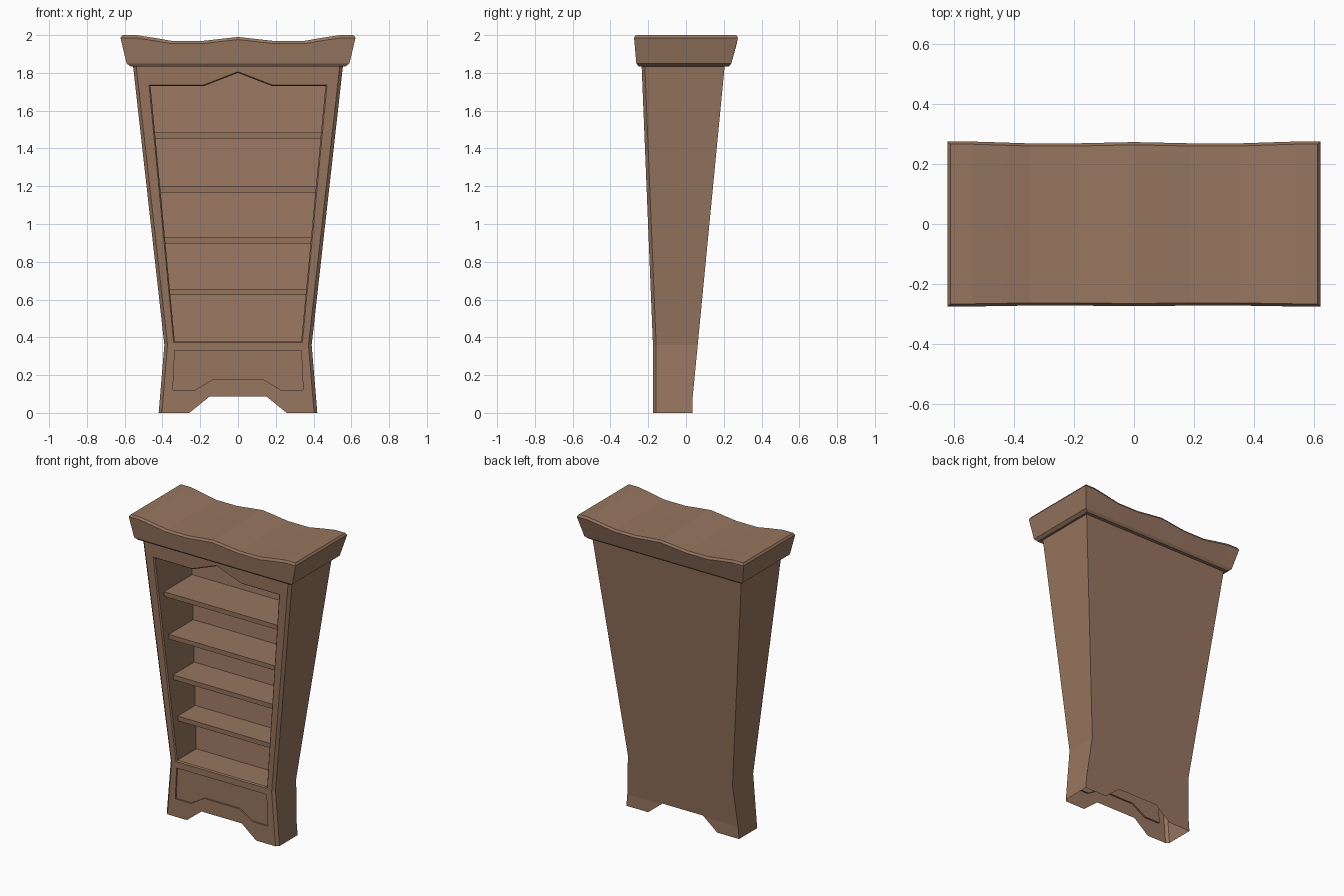
import bpy, bmesh

if "Cube" in bpy.data.objects:
    bpy.data.objects.remove(bpy.data.objects["Cube"])

wood = bpy.data.materials.new("wood")
wood.diffuse_color = (0.31, 0.18, 0.115, 1)
wood.use_nodes = True
wood.node_tree.nodes["Principled BSDF"].inputs["Base Color"].default_value = wood.diffuse_color


def finish(name, bm):
    bmesh.ops.recalc_face_normals(bm, faces=bm.faces)
    me = bpy.data.meshes.new(name)
    bm.to_mesh(me)
    bm.free()
    me.materials.append(wood)
    ob = bpy.data.objects.new(name, me)
    bpy.context.collection.objects.link(ob)
    return ob


def loft(name, rings, cap_top=True):
    """Closed skin through rings of equal point count."""
    bm = bmesh.new()
    vs = [[bm.verts.new(p) for p in r] for r in rings]
    n = len(rings[0])
    for a, b in zip(vs, vs[1:]):
        for i in range(n):
            j = (i + 1) % n
            bm.faces.new((a[i], a[j], b[j], b[i]))
    bm.faces.new(vs[0])
    if cap_top:
        bm.faces.new(vs[-1])
    else:  # wavy top: strips between front and back columns
        t = vs[-1]
        for i in range(n // 2 - 1):
            bm.faces.new((t[i], t[i + 1], t[n - 2 - i], t[n - 1 - i]))
    return finish(name, bm)


def front_y(z):
    return -0.175 - 0.06 * max(0, z - 0.36) / 1.48


def back_y(z):
    return 0.035 + 0.17 * max(0, z - 0.08) / 1.76


def prism(name, poly, y0, y1, poly0=None):
    """Sweep an x-z outline from depth y0(z) to y1(z)."""
    return loft(name, [[(x, y0(z), z) for x, z in poly0 or poly],
                       [(x, y1(z), z) for x, z in poly]])


def mirror(half):
    """Complete a right-hand outline by mirroring it across x = 0."""
    return half + [(-x, z) for x, z in reversed(half) if x > 0]


def cut(ob, cutter):
    cutter.hide_render = True
    m = ob.modifiers.new("cut", 'BOOLEAN')
    m.operation, m.solver, m.object = 'DIFFERENCE', 'EXACT', cutter
    bpy.context.view_layer.objects.active = ob
    bpy.ops.object.modifier_apply(modifier=m.name)
    bpy.data.objects.remove(cutter)


# Flared body with chamfered front corners
rings = []
for z, w in ((0, 0.42), (0.08, 0.4133), (0.36, 0.39), (1.84, 0.556)):
    f, b, c = front_y(z), back_y(z), 0.017
    rings.append([(-w, b, z), (-w, f + c, z), (-w + c, f, z),
                  (w - c, f, z), (w, f + c, z), (w, b, z)])
body = loft("cabinet_body", rings)

# Shelf recess with peaked top, then a small chamfer round its opening
opening = mirror([(0.335, 0.38), (0.463, 1.73), (0.18, 1.73), (0, 1.80)])
cut(body, prism("recess_cutter", opening, lambda z: -0.5, lambda z: back_y(z) - 0.03))
wide = [(x * 1.035, 1.08 + (z - 1.08) * 1.018) for x, z in opening]
cut(body, prism("chamfer_cutter", opening, lambda z: front_y(z) - 0.008,
                lambda z: front_y(z) + 0.008, wide))

# Sunken apron panel
apron = mirror([(0.335, 0.33), (0.345, 0.12), (0.23, 0.12), (0.13, 0.18)])
cut(body, prism("apron_cutter", apron, lambda z: -0.5, lambda z: -0.165))

# Foot arch cut through front and back
arch = mirror([(0.32, -0.05), (0.15, 0.087)])
cut(body, prism("arch_cutter", arch, lambda z: -0.5, lambda z: 0.5))

# Open underside
bm = bmesh.new()
bm.from_mesh(body.data)
bm.normal_update()
under = [f for f in bm.faces if f.normal.z < -0.3 and all(v.co.z < 0.1 for v in f.verts)]
bmesh.ops.delete(bm, geom=under, context='FACES')
bm.to_mesh(body.data)
bm.free()

# Shelves set back from the opening
for i, top in enumerate((0.655, 0.93, 1.20, 1.485)):
    half = [(0.338 + 0.0948 * (z - 0.38), z) for z in (top - 0.032, top)]
    prism(f"shelf_{i + 1}", mirror(half), lambda z: front_y(z) + 0.06,
          lambda z: back_y(z) - 0.025)

# Cornice with wavy top
wave = [(-1, 2.0), (-0.88, 2.0), (-0.72, 1.985), (-0.57, 1.969), (-0.31, 1.969),
        (-0.15, 1.98), (0, 1.99)]
wave += [(-t, z) for t, z in wave[-2::-1]]


def cornice_ring(w, f, b, height):
    """Height is a constant, or an offset below the wave when negative or zero."""
    front, back = [], []
    for t, wz in wave:
        z = height if height > 0 else wz + height
        drop = 0.2 * (2.0 - wz) if height <= 0 else 0
        front.append((t * w, f + drop / 2, z))
        back.append((t * w, b - drop, z))
    return front + back[::-1]


loft("cornice", [cornice_ring(0.570, -0.252, 0.228, 1.835),
                 cornice_ring(0.590, -0.263, 0.240, 1.850),
                 cornice_ring(0.622, -0.275, 0.275, -0.014),
                 cornice_ring(0.612, -0.266, 0.266, 0)], cap_top=False)
